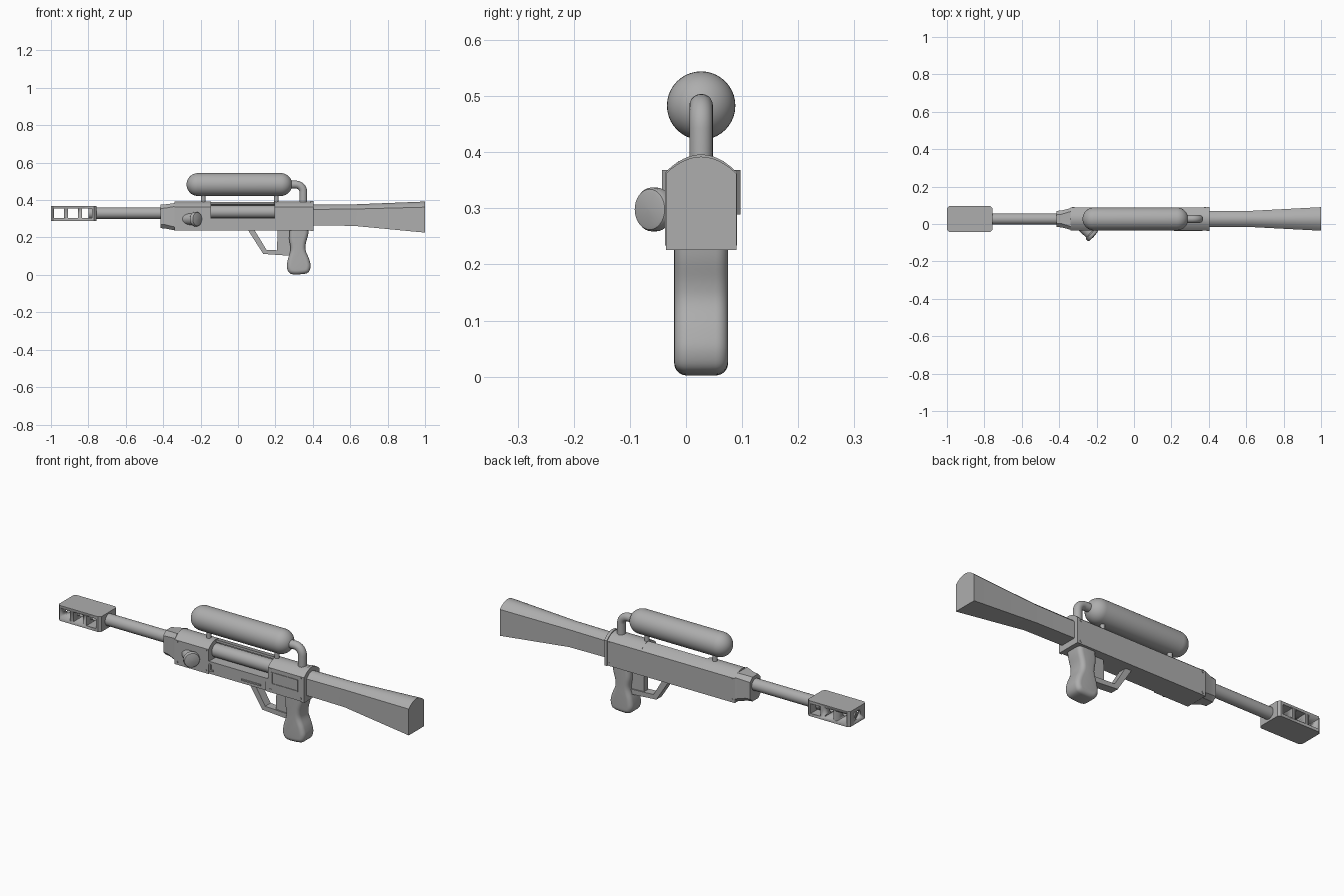
import bpy, bmesh, math
from mathutils import Vector

if "Cube" in bpy.data.objects:
    bpy.data.objects.remove(bpy.data.objects["Cube"])

CY = 0.027   # centre plane of the gun
BZ = 0.33    # barrel axis height
grey = bpy.data.materials.new("gunmetal_grey")
grey.diffuse_color = (0.42, 0.42, 0.42, 1)
grey.use_nodes = True
grey.node_tree.nodes["Principled BSDF"].inputs["Base Color"].default_value = grey.diffuse_color


def finish(name, bm, angle=30):
    bmesh.ops.recalc_face_normals(bm, faces=bm.faces)
    me = bpy.data.meshes.new(name)
    bm.to_mesh(me)
    bm.free()
    ob = bpy.data.objects.new(name, me)
    bpy.context.collection.objects.link(ob)
    me.materials.append(grey)
    bpy.ops.object.select_all(action='DESELECT')
    ob.select_set(True)
    bpy.context.view_layer.objects.active = ob
    bpy.ops.object.shade_smooth_by_angle(angle=math.radians(angle))
    return ob


def loft(name, sections, angle=30):
    """Skin a list of equal-length closed rings and cap both ends."""
    bm = bmesh.new()
    rings = [[bm.verts.new(p) for p in s] for s in sections]
    n = len(rings[0])
    for a, b in zip(rings, rings[1:]):
        for i in range(n):
            bm.faces.new((a[i], a[(i + 1) % n], b[(i + 1) % n], b[i]))
    bm.faces.new(rings[0])
    bm.faces.new(rings[-1])
    return finish(name, bm, angle)


def box(name, x0, x1, y0, y1, z0, z1):
    return loft(name, [[(x, y0, z0), (x, y1, z0), (x, y1, z1), (x, y0, z1)] for x in (x0, x1)])


def lathe(name, origin, axis, stations, n=32, angle=30):
    """Round part: stations are (distance along axis, radius)."""
    q = Vector(axis).to_track_quat('Z', 'Y')
    o = Vector(origin)
    return loft(name, [[o + q @ Vector((r * math.cos(2 * math.pi * i / n),
                                        r * math.sin(2 * math.pi * i / n), d))
                        for i in range(n)] for d, r in stations], angle)


def arch(x, hw, z0, zs, zt, n=12):
    """Flat-bottomed cross-section with an arched top."""
    pts = [(x, CY - hw, z0), (x, CY + hw, z0)]
    for i in range(n + 1):
        t = 1 - 2 * i / n
        pts.append((x, CY + hw * t, zs + (zt - zs) * (1 - t * t)))
    return pts


def plate(name, outline, hw):
    """Side profile (x, z) extruded across y."""
    return loft(name, [[(x, CY + s * hw, z) for x, z in outline] for s in (-1, 1)])


def cut(ob, cutters):
    for c in cutters:
        m = ob.modifiers.new("cut", 'BOOLEAN')
        m.operation, m.solver, m.object = 'DIFFERENCE', 'EXACT', c
        bpy.context.view_layer.objects.active = ob
        bpy.ops.object.modifier_apply(modifier=m.name)
        bpy.data.objects.remove(c)


# Buttstock
loft("stock", [arch(0.39, 0.043, 0.265, 0.35, 0.375), arch(0.62, 0.043, 0.262, 0.352, 0.377),
               arch(1.0, 0.063, 0.226, 0.362, 0.392)])

# Receiver: two full blocks with an open bay between them
HW = 0.061
for name, x0, x1 in (("receiver_front", -0.34, -0.145), ("receiver_rear", 0.195, 0.395)):
    loft(name, [arch(x, HW, 0.236, 0.362, 0.392) for x in (x0, x1)])
bay = [(CY - HW + .006, .236), (CY + HW, .236), (CY + HW, .362), (CY + HW * .5, .385),
       (CY, .39), (CY, .378), (CY + .04, .37), (CY + .04, .3), (CY - HW + .006, .3)]
loft("receiver_middle", [[(x, y, z) for y, z in bay] for x in (-0.146, 0.196)])
loft("receiver_rim", [arch(x, HW + .003, 0.234, 0.364, 0.396) for x in (0.388, 0.403)])
lathe("bolt_tube", (-0.15, CY, BZ + .007), (1, 0, 0), [(0, .034), (.35, .034)])

# Raised details on the front side of the receiver
FY = CY - HW
box("bay_lower_ledge", -0.145, 0.195, FY + .001, FY + .01, 0.285, 0.302)
box("bay_guide_upright", -0.142, -0.132, FY, FY + .01, 0.252, 0.29)
box("bay_guide_foot", -0.142, -0.12, FY, FY + .01, 0.252, 0.26)
box("bay_slot_bar", 0.04, 0.15, FY, FY + .01, 0.252, 0.259)
box("bay_end_post", 0.18, 0.196, FY, FY + .01, 0.236, 0.285)
for name, x0, x1, z0, z1 in (("hatch_bottom", .215, .365, .28, .285), ("hatch_top", .215, .365, .337, .342),
                             ("hatch_left", .215, .22, .28, .342), ("hatch_right", .36, .365, .28, .342)):
    box(name, x0, x1, FY - .003, FY + .005, z0, z1)
for x in (-0.325, -0.16, 0.21, 0.38):
    for z in (0.25, 0.355):
        for s in (-1, 1):
            if s < 0 or x in (-0.325, 0.38):
                lathe("screw", (x, CY + s * (HW - .003), z), (0, s, 0), [(0, .006), (.005, .006)], 10)


# Chamfered collar where the barrel enters
def collar(x, hy, z0, z1, c):
    return [(x, CY + y, z) for y, z in (
        (-hy + c, z0), (hy - c, z0), (hy, z0 + c), (hy, z1 - c),
        (hy - c, z1), (-hy + c, z1), (-hy, z1 - c), (-hy, z0 + c))]


loft("barrel_collar", [collar(-.415, .043, .25, .375, .02), collar(-.388, .045, .248, .377, .02),
                       collar(-.338, .058, .238, .384, .018)])

# Barrel
lathe("barrel", (-0.80, CY, BZ), (1, 0, 0), [(0, .03), (.42, .03)])

# Muzzle brake with three side windows and a bore
hy, c = 0.07, 0.012
ring = [(-1, -hy + c), (-1 + c, -hy), (-.757 - c, -hy), (-.757, -hy + c),
        (-.757, hy - c), (-.757 - c, hy), (-1 + c, hy), (-1, hy - c)]
brake = loft("muzzle_brake", [[(x, CY + y, z) for x, y in ring] for z in (.289, .368)])
cutters = [box("window_cutter", x, x + .055, -0.2, 0.3, .304, .354) for x in (-.985, -.91, -.835)]
cutters.append(lathe("bore_cutter", (-1.1, CY, BZ - .001), (1, 0, 0), [(0, .022), (.29, .022)]))
cut(brake, cutters)

# Gas tank: capsule with its elbow pipe and two posts
R, L = 0.061, 0.565
ends = [(R - R * math.cos(a), max(R * math.sin(a), .001)) for a in
        [math.pi / 2 * i / 10 for i in range(11)]]
lathe("tank", (-0.275, CY, 0.483), (1, 0, 0),
      ends + [(L - d, r) for d, r in reversed(ends)], 40)
for x in (-0.185, 0.205):
    lathe("tank_post", (x, CY, 0.375), (0, 0, 1), [(0, .012), (.06, .012)], 16)
path = [(0.27, .483)] + [(0.309 + .04 * math.sin(a), .443 + .04 * math.cos(a))
                         for a in [math.pi / 2 * i / 8 for i in range(9)]] + [(0.349, .375)]
rings = []
for i, (x, z) in enumerate(path):
    a = math.pi / 2 * min(max((i - 1) / 8, 0), 1)   # turn from +x to -z
    rings.append([(x + .021 * math.cos(t) * math.sin(a), CY + .021 * math.sin(t),
                   z + .021 * math.cos(t) * math.cos(a))
                  for t in [2 * math.pi * k / 20 for k in range(20)]])
loft("tank_pipe", rings)

# Angled plunger knob on the front side
axis = Vector((0.74, -0.67, 0))
tip = Vector((-0.218, -0.064, 0.298))
lathe("plunger_neck", tip - axis * .09, axis, [(0, .031), (.085, .031)])
lathe("plunger_cap", tip - axis * .022, axis,
      [(0, .034), (.005, .039), (.018, .039), (.023, .036), (.025, .03), (.027, .001)], 32, 40)

# Pistol grip: smooth outline, rounded towards both sides
ctrl = [(.277, .25), (.274, .19), (.281, .135), (.266, .08), (.262, .035), (.282, .006), (.33, .003),
        (.374, .012), (.388, .045), (.38, .085), (.362, .13), (.362, .165), (.374, .21), (.38, .25)]
pts = [Vector(p) for p in ctrl]
pad = [2 * pts[0] - pts[1]] + pts + [2 * pts[-1] - pts[-2]]
outline = []
for p0, p1, p2, p3 in zip(pad, pad[1:], pad[2:], pad[3:]):
    for k in range(5):
        t = k / 5
        outline.append(.5 * (2 * p1 + (p2 - p0) * t + (2 * p0 - 5 * p1 + 4 * p2 - p3) * t * t
                             + (3 * p1 - p0 - 3 * p2 + p3) * t ** 3))
outline.append(pts[-1])


def grip_section(side, a, r=.022, hw=.048):
    inset = r * (1 - math.cos(a))
    res = []
    for i, p in enumerate(outline):
        d = (outline[min(i + 1, len(outline) - 1)] - outline[max(i - 1, 0)]).normalized()
        q = p + Vector((-d.y, d.x)) * inset
        res.append((q.x, CY + side * (hw - r + r * math.sin(a)), q.y))
    return res


steps = [math.pi / 2 * i / 6 for i in range(7)]
loft("grip", [grip_section(-1, a) for a in reversed(steps)] + [grip_section(1, a) for a in steps], 40)

# Trigger guard and trigger block
plate("trigger_guard", [(.05, .245), (.135, .112), (.28, .102), (.28, .128), (.152, .134), (.085, .245)], .022)
plate("trigger_block", [(.212, .245), (.208, .12), (.285, .12), (.285, .245)], .016)
